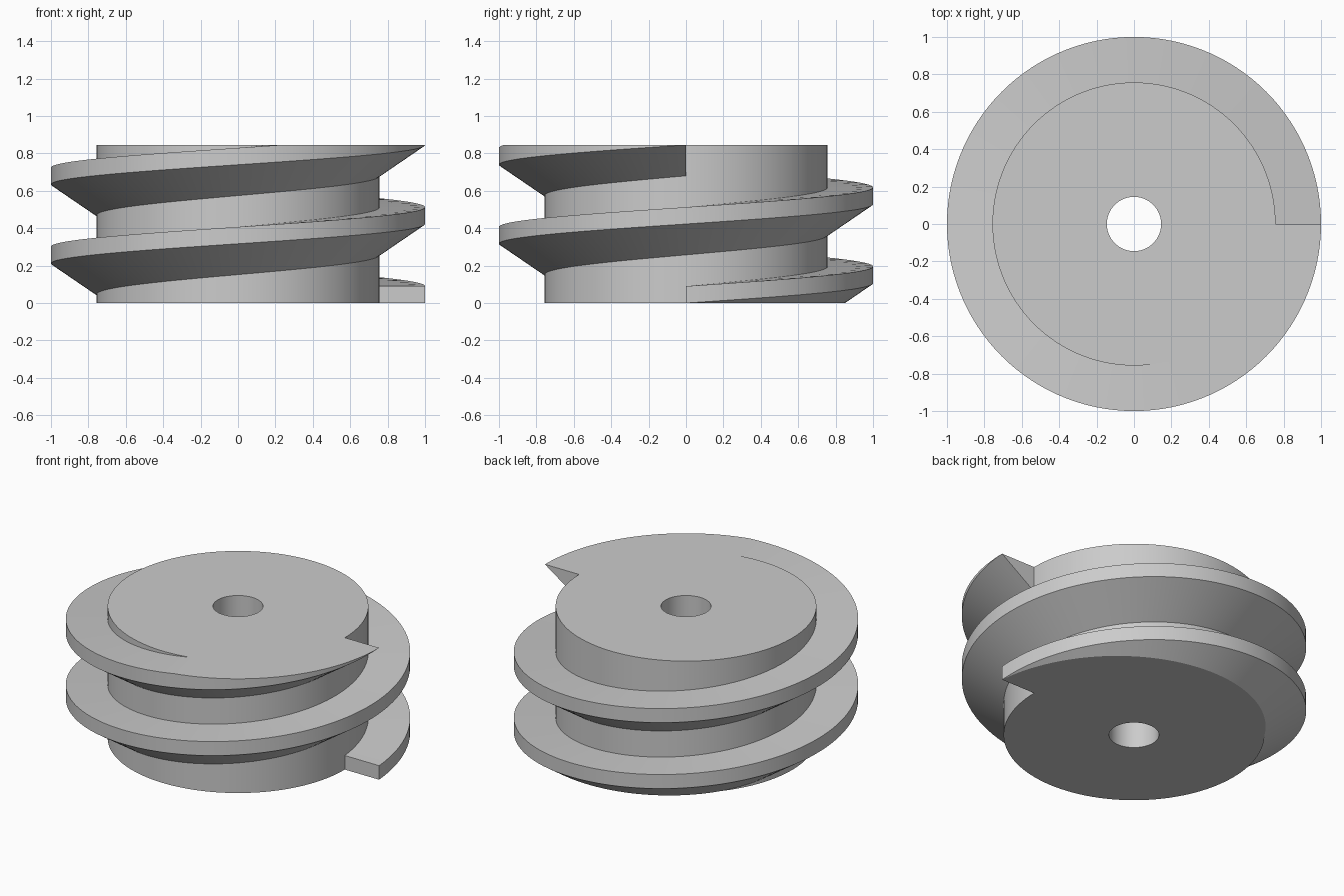
import bpy
import bmesh
from math import cos, sin, pi

cube = bpy.data.objects.get("Cube")
if cube:
    bpy.data.objects.remove(cube)

SEGMENTS = 120          # steps per turn, shared by core and thread
TURNS = 2
HEIGHT = 0.845
PITCH = HEIGHT / TURNS
CORE_R, RIM_R, BORE_R = 0.757, 1.0, 0.145
RIM_THICK, SLOPE_DROP = 0.09, 0.165

grey = bpy.data.materials.new("light grey")
grey.use_nodes = True
colour = (0.6, 0.6, 0.6, 1)
grey.diffuse_color = colour
grey.node_tree.nodes["Principled BSDF"].inputs["Base Color"].default_value = colour


def sweep(bm, profile, turns, pitch, closed):
    """Sweep an (r, z) profile round the z axis, rising by pitch each turn."""
    steps = SEGMENTS * turns
    rings = []
    for i in range(steps if closed else steps + 1):
        a = 2 * pi * i / SEGMENTS
        lift = pitch * i / SEGMENTS
        rings.append([bm.verts.new((r * cos(a), r * sin(a), z + lift)) for r, z in profile])
    n = len(profile)
    for i in range(steps):
        p, q = rings[i], rings[(i + 1) % len(rings)]
        for j in range(n):
            k = (j + 1) % n
            bm.faces.new((p[j], q[j], q[k], p[k]))
    if not closed:
        bm.faces.new(rings[0])
        bm.faces.new(rings[-1])


def finish(bm, name):
    bmesh.ops.recalc_face_normals(bm, faces=bm.faces)
    mesh = bpy.data.meshes.new(name)
    bm.to_mesh(mesh)
    bm.free()
    mesh.materials.append(grey)
    obj = bpy.data.objects.new(name, mesh)
    bpy.context.collection.objects.link(obj)
    bpy.ops.object.select_all(action="DESELECT")
    obj.select_set(True)
    bpy.context.view_layer.objects.active = obj
    bpy.ops.object.shade_smooth_by_angle(angle=pi / 6)


# Core: a drum with a through bore
bm = bmesh.new()
sweep(bm, [(BORE_R, 0), (CORE_R, 0), (CORE_R, HEIGHT), (BORE_R, HEIGHT)], 1, 0, True)
finish(bm, "core")

# Thread: flat top, upright rim and sloping underside
bm = bmesh.new()
sweep(bm, [(CORE_R, -SLOPE_DROP), (RIM_R, 0), (RIM_R, RIM_THICK), (CORE_R, RIM_THICK)],
      TURNS, PITCH, False)

# Trim the thread flush with both ends of the core
for z, direction in ((0, -1), (HEIGHT, 1)):
    bmesh.ops.bisect_plane(bm, geom=bm.verts[:] + bm.edges[:] + bm.faces[:], dist=1e-5,
                           plane_co=(0, 0, z), plane_no=(0, 0, direction), clear_outer=True)
    bmesh.ops.holes_fill(bm, edges=[e for e in bm.edges if e.is_boundary], sides=0)

bmesh.ops.recalc_face_normals(bm, faces=bm.faces)
finish(bm, "thread")
